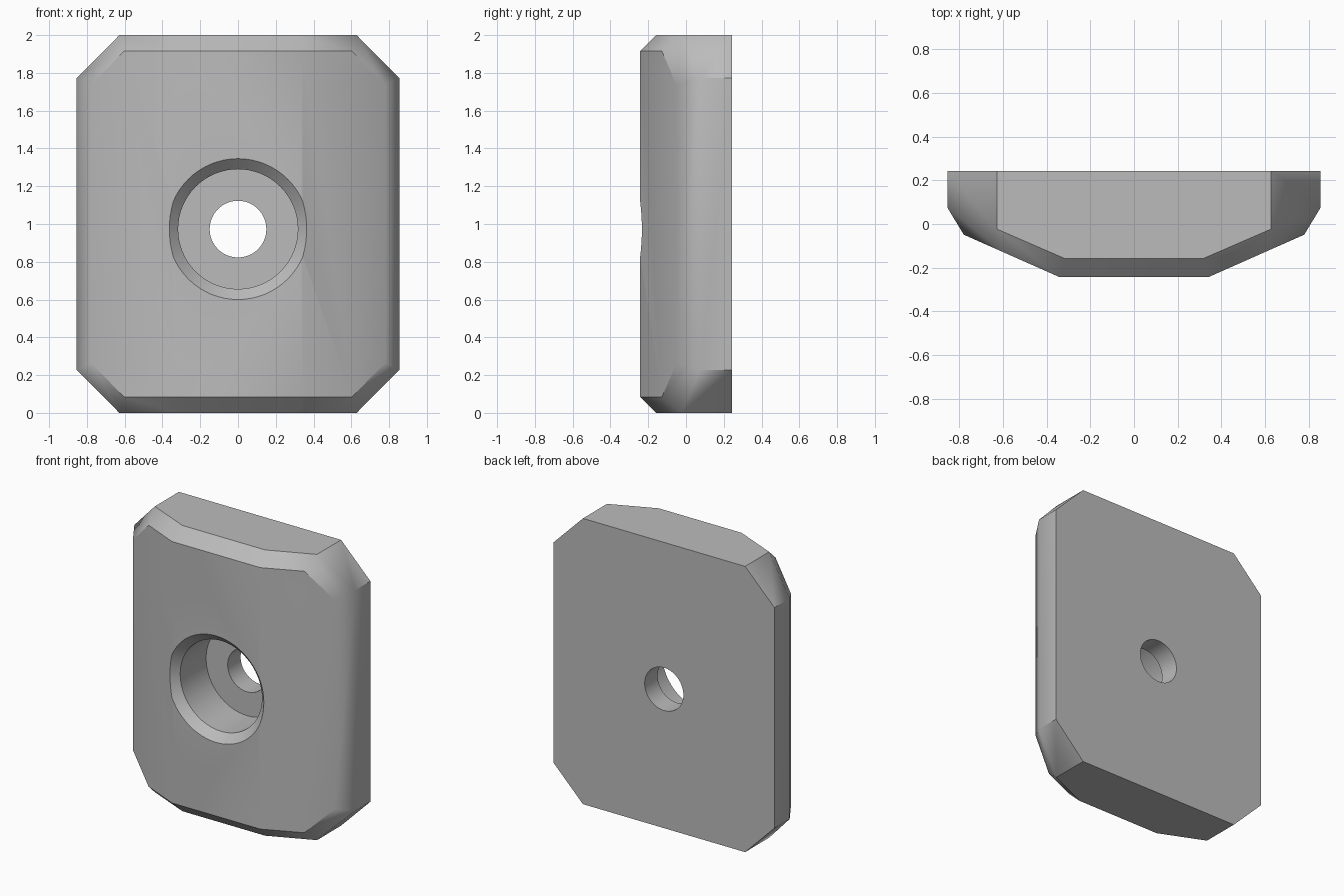
import bpy, bmesh, math

cube = bpy.data.objects.get("Cube")
if cube:
    bpy.data.objects.remove(cube, do_unlink=True)

grey = bpy.data.materials.new("plain_grey")
grey.use_nodes = True
colour = (0.5, 0.5, 0.5, 1)
grey.diffuse_color = colour
grey.node_tree.nodes["Principled BSDF"].inputs["Base Color"].default_value = colour


def make_object(name, bm):
    bmesh.ops.recalc_face_normals(bm, faces=bm.faces)
    mesh = bpy.data.meshes.new(name)
    bm.to_mesh(mesh)
    bm.free()
    mesh.materials.append(grey)
    obj = bpy.data.objects.new(name, mesh)
    bpy.context.collection.objects.link(obj)
    return obj


def outline(bm, fold, corner_x, side_x, corner_z, top_z, depth):
    """Cut-corner outline, with heights measured from the middle of the plate."""
    quarter = [(fold, top_z), (corner_x, top_z), (side_x, corner_z)]
    right = quarter + [(x, -z) for x, z in reversed(quarter)]
    points = right + [(-x, -z) for x, z in right]
    return [bm.verts.new((x, depth(abs(x)), 1 + z)) for x, z in points]


def slope(fold, front, rise):
    """Flat centre that falls away beyond the fold."""
    return lambda x: front + max(0, x - fold) * rise


def bridge(bm, a, b):
    for i in range(len(a)):
        j = (i + 1) % len(a)
        bm.faces.new((a[i], a[j], b[j], b[i]))


# Plate: flat back, straight walls, bevelled rim and three-facet front
bm = bmesh.new()
back = outline(bm, 0.32, 0.628, 0.855, 0.772, 1, lambda x: 0.243)
rim = outline(bm, 0.32, 0.628, 0.855, 0.772, 1, slope(0.32, -0.157, 0.434))
face = outline(bm, 0.342, 0.603, 0.78, 0.735, 0.915, slope(0.342, -0.243, 0.443))
bridge(bm, back, rim)
bridge(bm, rim, face)
bm.faces.new(back)
bm.faces.new(face[:6])
bm.faces.new(face[6:])
bm.faces.new((face[0], face[5], face[6], face[11]))
plate = make_object("plate", bm)

# Stepped bolt hole: countersink, counterbore and through hole
bm = bmesh.new()
profile = [(0.473, -0.343), (0.317, -0.187), (0.317, 0.1), (0.15, 0.1), (0.15, 0.4)]
segments = 64
rings = []
for radius, y in profile:
    angles = [2 * math.pi * i / segments for i in range(segments)]
    rings.append([bm.verts.new((radius * math.cos(a), y, 0.973 + radius * math.sin(a)))
                  for a in angles])
for a, b in zip(rings, rings[1:]):
    bridge(bm, a, b)
bm.faces.new(rings[0])
bm.faces.new(rings[-1])
cutter = make_object("bolt_hole_cutter", bm)
cutter.hide_render = True

bpy.ops.object.select_all(action="DESELECT")
plate.select_set(True)
bpy.context.view_layer.objects.active = plate
cut = plate.modifiers.new("bolt_hole", "BOOLEAN")
cut.operation = "DIFFERENCE"
cut.solver = "EXACT"
cut.object = cutter
bpy.ops.object.modifier_apply(modifier=cut.name)
bpy.data.objects.remove(cutter, do_unlink=True)

# Soft folds, crisp rim; large facets stay flat
bpy.ops.object.shade_smooth_by_angle(angle=math.radians(37))
weighted = plate.modifiers.new("weighted_normals", "WEIGHTED_NORMAL")
weighted.keep_sharp = True
